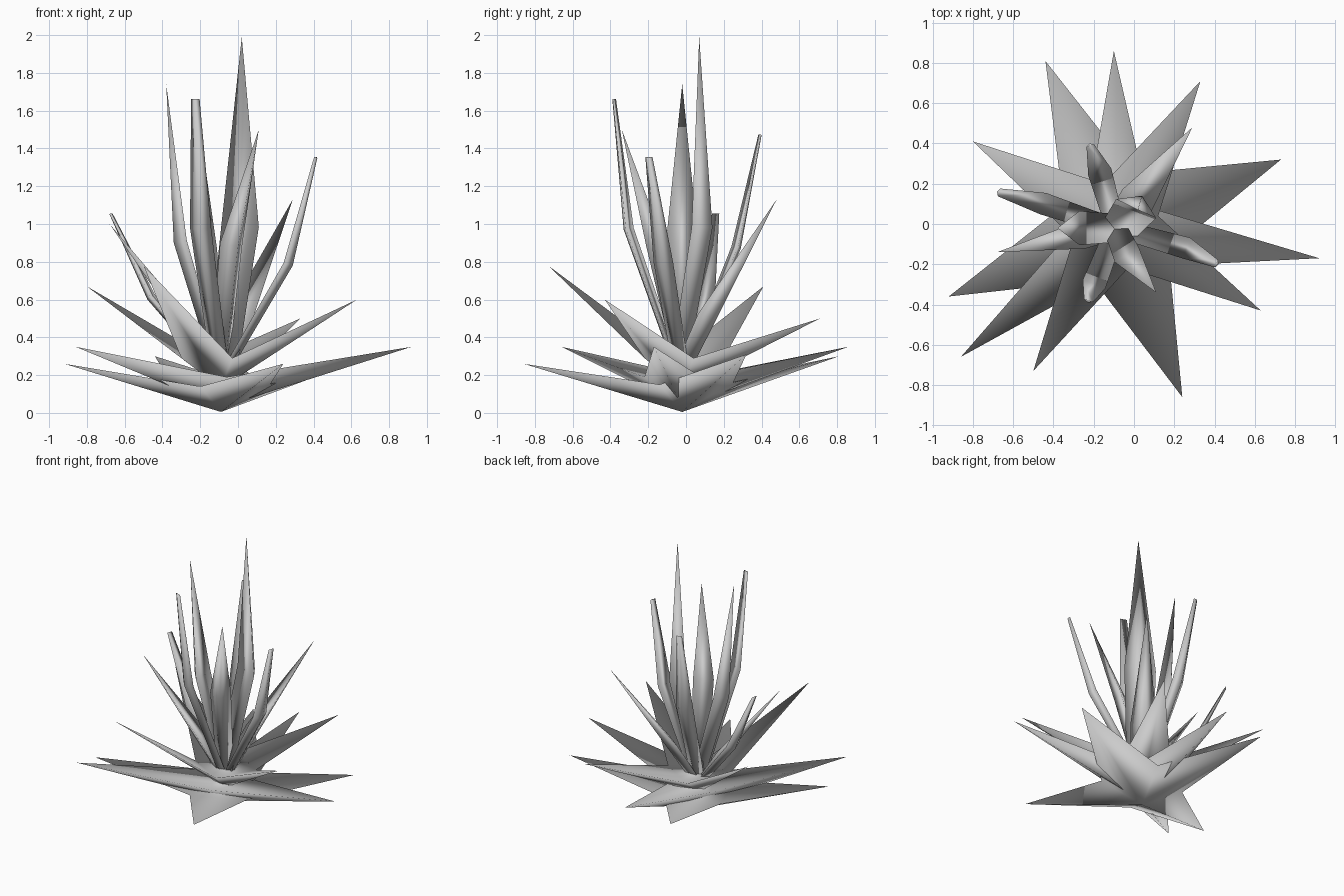
import bpy
import bmesh
from math import radians, cos, sin
from mathutils import Vector

if "Cube" in bpy.data.objects:
    bpy.data.objects.remove(bpy.data.objects["Cube"])

CENTRE = Vector((-0.09, -0.02, 0.0))


def finish(bm, name):
    bmesh.ops.recalc_face_normals(bm, faces=bm.faces)
    for f in bm.faces:
        f.smooth = True
    me = bpy.data.meshes.new(name)
    bm.to_mesh(me)
    bm.free()
    bpy.context.collection.objects.link(bpy.data.objects.new(name, me))


def whorl(name, root_z, tips, valleys):
    """Star-shaped cup: keels run from the root to each tip, valleys lie between tips."""
    bm = bmesh.new()
    root = bm.verts.new(CENTRE + Vector((0, 0, root_z)))
    t = [bm.verts.new(p) for p in tips]
    v = [bm.verts.new(p) for p in valleys]   # v[i] lies between t[i] and t[i + 1]
    for i in range(len(t)):
        bm.faces.new((root, v[i - 1], t[i]))
        bm.faces.new((root, t[i], v[i]))
        bm.faces.new((t[i], v[i - 1], v[i]))
    bm.faces.new(v[::-1])
    finish(bm, name)


def leaf(name, tip, root_z, half_width, fold, mid=None, frac=0.36, root_w=0.8,
         blunt=0.0, facing=None):
    """Single leaf with a triangular section: keel outside, flat face inside."""
    tip = Vector(tip)
    flat = Vector((tip.x - CENTRE.x, tip.y - CENTRE.y, 0)).normalized()
    root = CENTRE + Vector((0, 0, root_z)) + flat * (0.15 * root_z)
    mid = Vector(mid) if mid else root.lerp(tip, frac)
    if facing is not None:
        flat = Vector((cos(radians(facing)), sin(radians(facing)), 0))
    side = Vector((-flat.y, flat.x, 0))
    inward = (tip - root).normalized().cross(side).normalized()
    bm = bmesh.new()

    def ring(p, w, f):
        return [bm.verts.new(q) for q in
                (p + side * w + inward * f, p, p - side * w + inward * f)]

    rings = [ring(root, half_width * root_w, fold * root_w), ring(mid, half_width, fold)]
    if blunt:
        rings.append(ring(tip, blunt, 0.012))
    for a, b in zip(rings, rings[1:]):
        for i in range(3):
            j = (i + 1) % 3
            bm.faces.new((a[i], a[j], b[j], b[i]))
    bm.faces.new(rings[0])
    if blunt:
        bm.faces.new(rings[-1])
    else:
        top = bm.verts.new(tip)
        for i in range(3):
            bm.faces.new((rings[-1][i], rings[-1][(i + 1) % 3], top))
    finish(bm, name)


# spreading leaves joined at the base into star-shaped whorls
whorl("bottom_leaf_whorl", 0.005,
      [(0.73, 0.32, 0.31), (-0.44, 0.81, 0.30), (-0.92, -0.36, 0.26), (0.24, -0.86, 0.26)],
      [(0.0, 0.25, 0.16), (-0.35, 0.09, 0.15), (-0.2, -0.28, 0.14), (0.17, -0.14, 0.15)])
whorl("low_leaf_whorl", 0.03,
      [(0.92, -0.17, 0.35), (-0.10, 0.86, 0.35), (-0.86, -0.66, 0.35)],
      [(0.08, 0.08, 0.19), (-0.24, 0.05, 0.19), (-0.06, -0.22, 0.19)])
whorl("middle_leaf_whorl", 0.13,
      [(0.33, 0.71, 0.50), (-0.80, 0.41, 0.67), (-0.50, -0.73, 0.78), (0.63, -0.43, 0.60)],
      [(-0.15, 0.2, 0.29), (-0.3, -0.07, 0.29), (-0.03, -0.22, 0.29), (0.12, 0.04, 0.29)])

# slanted leaves
leaf("slanted_leaf_left", (-0.68, -0.14, 1.00), 0.18, 0.07, 0.06, frac=0.33)
leaf("slanted_leaf_back", (0.29, 0.48, 1.13), 0.18, 0.09, 0.06, frac=0.33)

# upright leaves bowed outward: tip, bend point, half width, blunt tip half width, facing
upright = [((0.42, -0.20, 1.35), (0.29, -0.13, 0.78), 0.055, 0.02, None),
           ((0.11, -0.34, 1.50), (0.0, -0.21, 0.88), 0.07, 0.0, None),
           ((-0.23, -0.39, 1.66), (-0.21, -0.33, 0.97), 0.06, 0.024, None),
           ((-0.38, -0.02, 1.74), (-0.34, -0.02, 0.90), 0.085, 0.0, None),
           ((0.02, 0.07, 1.99), (0.04, 0.14, 0.98), 0.11, 0.0, 65),
           ((-0.22, 0.40, 1.47), (-0.18, 0.29, 0.87), 0.06, 0.02, None),
           ((-0.68, 0.16, 1.05), (-0.48, 0.11, 0.60), 0.055, 0.02, None)]
for i, (tip, mid, w, blunt, facing) in enumerate(upright):
    leaf(f"upright_leaf_{i + 1}", tip, 0.18, w, 0.07 if w > 0.065 else 0.035,
         mid=mid, blunt=blunt, facing=facing)
